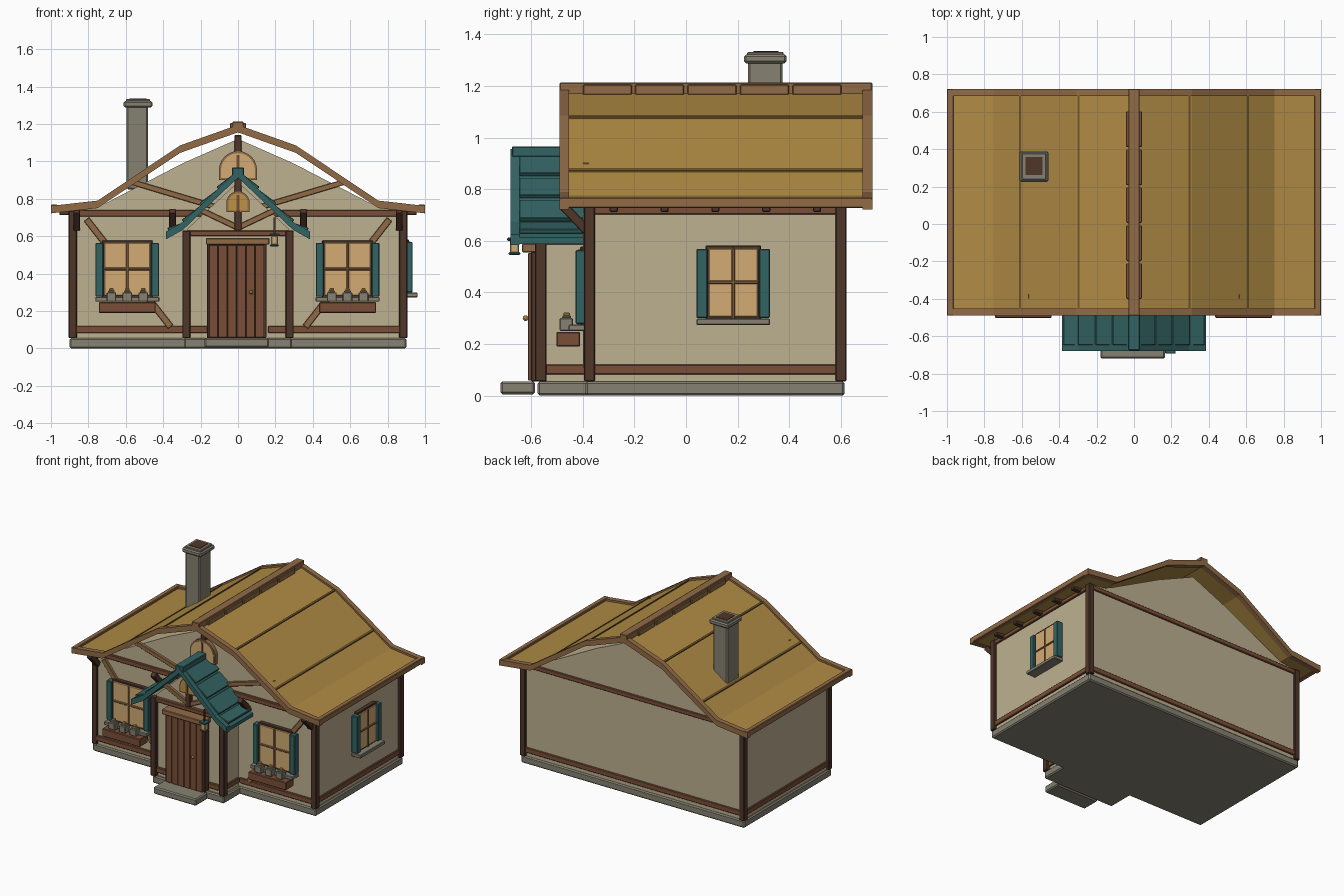
import bpy, bmesh, math
from mathutils import Vector

if "Cube" in bpy.data.objects:
    bpy.data.objects.remove(bpy.data.objects["Cube"])


def srgb(r, g, b):
    return tuple(((c / 255 + 0.055) / 1.055) ** 2.4 for c in (r, g, b)) + (1,)


def mat(name, *c):
    m = bpy.data.materials.new(name)
    m.diffuse_color = srgb(*c)
    m.use_nodes = True
    m.node_tree.nodes["Principled BSDF"].inputs["Base Color"].default_value = m.diffuse_color
    return m


PLASTER = mat("plaster", 190, 177, 145)
THATCH = mat("thatch", 176, 139, 68)
SEAM = mat("thatch_seam", 112, 86, 42)
TAN = mat("tan_timber", 146, 107, 70)
BROWN = mat("brown_wood", 122, 79, 55)
DARK = mat("dark_wood", 80, 54, 42)
TEAL = mat("teal_paint", 52, 100, 100)
STONE = mat("grey_stone", 134, 130, 114)
GLASS = mat("warm_glass", 212, 172, 117)
GOLD = mat("brass", 190, 145, 70)


def finish(name, bm, m, bevel=0):
    bmesh.ops.recalc_face_normals(bm, faces=bm.faces)
    me = bpy.data.meshes.new(name)
    bm.to_mesh(me)
    bm.free()
    me.materials.append(m)
    ob = bpy.data.objects.new(name, me)
    bpy.context.collection.objects.link(ob)
    if bevel:
        b = ob.modifiers.new("bevel", 'BEVEL')
        b.width, b.segments = bevel, 1
    return ob


def box(name, x0, x1, y0, y1, z0, z1, m, bevel=0.004):
    bm = bmesh.new()
    bmesh.ops.create_cube(bm, size=1)
    for v in bm.verts:
        v.co = ((x0 + x1) / 2 + v.co.x * (x1 - x0), (y0 + y1) / 2 + v.co.y * (y1 - y0),
                (z0 + z1) / 2 + v.co.z * (z1 - z0))
    return finish(name, bm, m, bevel)


def beam(name, p, q, depth, height, m, bevel=0.003):
    """Box running from p to q; depth is its horizontal width."""
    p, q = Vector(p), Vector(q)
    L = (q - p).length
    ob = box(name, -L / 2, L / 2, -depth / 2, depth / 2, -height / 2, height / 2, m, bevel)
    d = (q - p).normalized()
    side = Vector((0, 0, 1)).cross(d).normalized()
    up = d.cross(side)
    for v in ob.data.vertices:
        v.co = (p + q) / 2 + d * v.co.x + side * v.co.y + up * v.co.z
    return ob


def prism(name, pts, y0, y1, m):
    """Extrude an x-z outline along y."""
    bm = bmesh.new()
    f = bm.faces.new([bm.verts.new((x, y0, z)) for x, z in pts])
    r = bmesh.ops.extrude_face_region(bm, geom=[f])
    for v in r["geom"]:
        if isinstance(v, bmesh.types.BMVert):
            v.co.y = y1
    return finish(name, bm, m)


def mirrored(half):
    """Half profile listed from the ridge outwards -> full profile left to right."""
    return [(-x, z) for x, z in reversed(half) if x > 0] + half


def strip(name, half, drop, thick, y0, y1, m):
    top = [(x, z - drop) for x, z in mirrored(half)]
    return prism(name, top + [(x, z - thick) for x, z in reversed(top)], y0, y1, m)


def height(half, x):
    for (x0, z0), (x1, z1) in zip(half, half[1:]):
        if x <= x1:
            return z0 + (z1 - z0) * (x - x0) / (x1 - x0)


def arch(name, r, z0, z1, y0, y1, m):
    pts = [(-r, z0), (r, z0)]
    pts += [(r * math.cos(a), z1 - r + r * math.sin(a)) for a in [math.pi * i / 12 for i in range(13)]]
    return prism(name, pts, y0, y1, m)


# stone base and doorstep
box("foundation", -0.9, 0.9, -0.39, 0.615, 0, 0.055, STONE, 0.008)
box("porch_foundation", -0.29, 0.29, -0.575, -0.37, 0, 0.055, STONE, 0.008)
box("doorstep", -0.18, 0.165, -0.72, -0.585, 0.005, 0.055, STONE, 0.008)

# plaster walls with gables
prism("house_walls", [(-0.885, 0.05), (0.885, 0.05)] +
      mirrored([(0, 1.12), (0.295, 0.99), (0.71, 0.775), (0.885, 0.73)])[::-1], -0.38, 0.605, PLASTER)
prism("porch_walls", [(-0.27, 0.05), (0.27, 0.05), (0.27, 0.64), (0, 0.89), (-0.27, 0.64)],
      -0.555, -0.37, PLASTER)

# main roof
ROOF = [(0, 1.195), (0.31, 1.085), (0.75, 0.79), (1.0, 0.762)]
strip("thatch_roof", ROOF[:3] + [(0.98, 0.764)], 0.014, 0.022, -0.47, 0.70, THATCH)
for y in (-0.49, 0.685):
    strip("rake_board", ROOF, 0, 0.04, y, y + 0.037, TAN)
box("ridge_beam", -0.03, 0.03, -0.49, 0.722, 1.165, 1.213, TAN)
for i in range(5):
    y = -0.4 + 0.203 * i
    box("ridge_cap", -0.042, 0.042, y, y + 0.19, 1.165, 1.205, TAN)
for s in (-1, 1):
    box("eave_board", *sorted((s * 0.965, s)), -0.49, 0.722, 0.727, 0.768, TAN)
    for x in (0.297, 0.61):
        z = [height(ROOF, x + d) - 0.014 for d in (-0.006, 0.006)]
        prism("roof_seam", [(s * (x - 0.006), z[0] - 0.01), (s * (x + 0.006), z[1] - 0.01),
                            (s * (x + 0.006), z[1] + 0.007), (s * (x - 0.006), z[0] + 0.007)],
              -0.455, 0.687, SEAM)
    for i in range(5):
        y = -0.28 + 0.197 * i
        box("rafter_tail", *sorted((s * 0.87, s * 0.955)), y - 0.016, y + 0.016, 0.712, 0.742, DARK)

# timber frame
for s in (-1, 1):
    for y in (-0.395, 0.58):
        box("corner_post", *sorted((s * 0.862, s * 0.905)), y, y + 0.042, 0.055, 0.735, DARK)
    for z0, z1 in ((0.082, 0.12), (0.702, 0.732)):
        box("side_rail", *sorted((s * 0.87, s * 0.897)), -0.36, 0.59, z0, z1, BROWN)
    a, b = sorted((s * 0.285, s * 0.87))
    box("front_sill_rail", a, b, -0.393, -0.37, 0.082, 0.12, BROWN)
    beam("wall_brace", (s * 0.81, -0.388, 0.69), (s * 0.36, -0.388, 0.115), 0.022, 0.035, TAN)
    beam("gable_brace", (s * 0.57, -0.388, 0.89), (0, -0.388, 0.72), 0.025, 0.03, TAN)
    for x in (0.35, 0.862):
        beam("eave_bracket", (s * x, -0.385, 0.64), (s * x, -0.475, 0.735), 0.036, 0.036, DARK)
box("front_tie_beam", -0.88, 0.88, -0.397, -0.37, 0.705, 0.74, BROWN)
box("gable_king_post", -0.02, 0.02, -0.4, -0.37, 0.74, 1.14, DARK)
for z0, z1 in ((0.082, 0.12), (0.702, 0.735)):
    box("back_rail", -0.87, 0.87, 0.59, 0.615, z0, z1, BROWN)

# chimney
box("chimney_stack", -0.595, -0.48, 0.24, 0.375, 0.85, 1.295, STONE, 0.008)
box("chimney_cap", -0.612, -0.458, 0.225, 0.39, 1.288, 1.322, STONE, 0.008)
box("chimney_rim", -0.6, -0.47, 0.237, 0.378, 1.315, 1.332, STONE)
box("chimney_flue", -0.58, -0.49, 0.262, 0.358, 1.325, 1.335, DARK, 0)

# porch frame
for s in (-1, 1):
    box("porch_post", *sorted((s * 0.255, s * 0.297)), -0.585, -0.54, 0.055, 0.63, DARK)
    box("porch_side_beam", *sorted((s * 0.25, s * 0.285)), -0.55, -0.38, 0.585, 0.612, BROWN)
    box("porch_side_sill", *sorted((s * 0.25, s * 0.28)), -0.55, -0.38, 0.082, 0.12, BROWN)
    box("porch_front_sill", *sorted((s * 0.16, s * 0.26)), -0.572, -0.55, 0.082, 0.12, BROWN)
    beam("porch_gable_brace", (s * 0.2, -0.562, 0.74), (0, -0.562, 0.645), 0.025, 0.03, TAN)
box("porch_beam", -0.26, 0.26, -0.58, -0.55, 0.6, 0.63, BROWN)
box("porch_king_post", -0.02, 0.02, -0.58, -0.55, 0.63, 0.91, DARK)

# porch roof with overlapping courses
PORCH = [(0, 0.955), (0.295, 0.675), (0.385, 0.625)]
strip("porch_roof", PORCH, 0.012, 0.025, -0.665, -0.37, TEAL)
strip("porch_rake", PORCH, 0, 0.042, -0.68, -0.645, TEAL)
box("porch_ridge", -0.032, 0.032, -0.675, -0.37, 0.925, 0.966, TEAL)
for s in (-1, 1):
    for x0, x1 in ((0.02, 0.11), (0.11, 0.2), (0.2, 0.295), (0.295, 0.375)):
        beam("porch_course", (s * x0, -0.508, height(PORCH, x0) - 0.012),
             (s * x1, -0.508, height(PORCH, x1) + 0.006), 0.276, 0.018, TEAL)

# arched gable windows
for r, z0, z1, y in ((0.102, 0.9, 1.055, -0.38), (0.062, 0.728, 0.84, -0.555)):
    arch("arch_frame", r, z0, z1, y - 0.028, y + 0.01, TAN)
    arch("arch_glass", r - 0.011, z0 + 0.01, z1 - 0.011, y - 0.032, y, GOLD if r < 0.1 else GLASS)
    box("arch_mullion", -0.007, 0.007, y - 0.037, y, z0, z1 - 0.02, BROWN, 0)

# door
box("door_frame", -0.167, 0.153, -0.6, -0.55, 0.055, 0.56, DARK)
for i in range(6):
    x = -0.155 + i * 0.0495
    box("door_plank", x, x + 0.0475, -0.612, -0.59, 0.058, 0.553, BROWN, 0.002)
box("door_lintel", -0.172, 0.168, -0.635, -0.55, 0.555, 0.59, TAN)
bm = bmesh.new()
bmesh.ops.create_icosphere(bm, subdivisions=2, radius=0.011)
bmesh.ops.translate(bm, verts=bm.verts, vec=(0.07, -0.622, 0.3))
finish("door_knob", bm, GOLD)

# hanging lantern
box("lantern_hook", 0.19, 0.2, -0.67, -0.66, 0.6, 0.7, DARK, 0)
box("lantern_cap", 0.167, 0.223, -0.693, -0.637, 0.6, 0.613, TEAL)
box("lantern_glass", 0.177, 0.213, -0.683, -0.647, 0.553, 0.602, GLASS)
box("lantern_base", 0.172, 0.218, -0.688, -0.642, 0.545, 0.556, TEAL)


def window(place, w, z0, z1):
    """place(name, u0, u1, d0, d1, z0, z1, mat): u along the wall, d out of the wall."""
    zm = (z0 + z1) / 2
    place("window_frame", -w, w, -0.01, 0.03, z0, z1, DARK)
    place("window_glass", -w + 0.012, w - 0.012, 0, 0.034, z0 + 0.01, z1 - 0.012, GLASS)
    place("window_mullion", -0.007, 0.007, 0, 0.04, z0, z1 - 0.01, TAN)
    place("window_crossbar", -w + 0.01, w - 0.01, 0, 0.04, zm - 0.007, zm + 0.007, TAN)
    for s in (-1, 1):
        u = sorted((s * (w - 0.008), s * (w + 0.034)))
        place("shutter", *u, 0, 0.048, z0 + 0.005, z1 - 0.013, TEAL)
    place("window_sill", -w - 0.035, w + 0.035, 0, 0.075, z0 - 0.022, z0 + 0.003, STONE)


# front windows with flower boxes
for cx in (-0.592, 0.586):
    def front(name, u0, u1, d0, d1, z0, z1, m):
        return box(name, cx + u0, cx + u1, -0.38 - d1, -0.38 - d0, z0, z1, m)
    window(front, 0.136, 0.272, 0.577)
    front("flower_box", -0.152, 0.152, 0.03, 0.122, 0.19, 0.247, BROWN)
    for u in (-0.085, 0, 0.085):
        front("flower_pot", u - 0.026, u + 0.026, 0.058, 0.11, 0.25, 0.3, STONE)
        front("flower_pot_rim", u - 0.018, u + 0.018, 0.065, 0.1, 0.298, 0.31, STONE)
        front("flower", u - 0.012, u + 0.012, 0.07, 0.095, 0.308, 0.322, GOLD)


# right side window
def right(name, u0, u1, d0, d1, z0, z1, m):
    return box(name, 0.885 + d0, 0.885 + d1, 0.183 + u0, 0.183 + u1, z0, z1, m)


window(right, 0.108, 0.295, 0.582)
